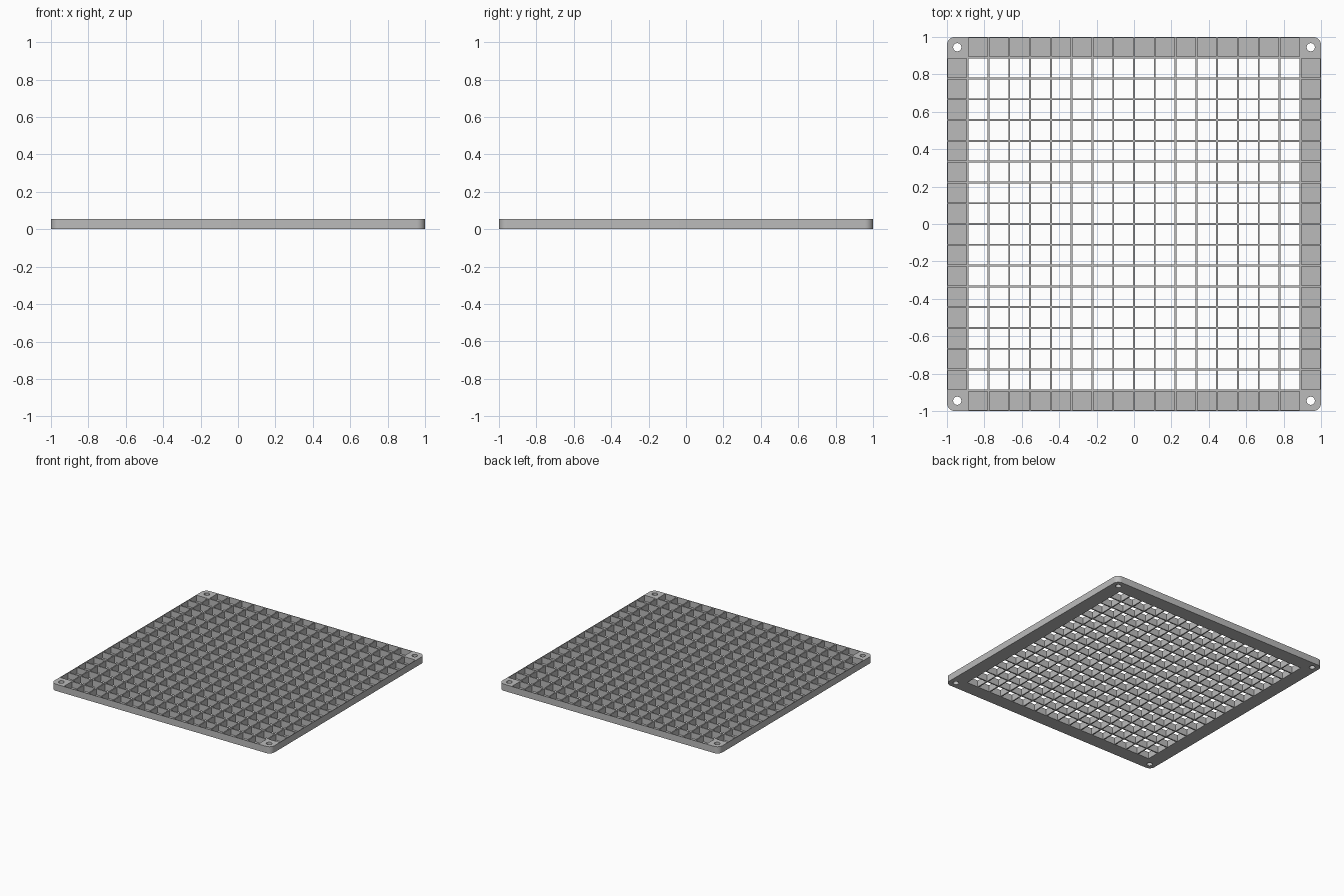
import bpy, bmesh, math
from mathutils import Matrix, Vector

CELLS = 18
PITCH = 2 / CELLS
WALL = 0.01
HEIGHT = 0.055
FLOOR = 0.006
RADIUS = 0.045
HOLE_R = 0.022

cube = bpy.data.objects.get("Cube")
if cube:
    bpy.data.objects.remove(cube, do_unlink=True)

# Single grey plastic
grey = bpy.data.materials.new("grey plastic")
grey.use_nodes = True
colour = (0.5, 0.5, 0.5, 1)
grey.diffuse_color = colour
grey.node_tree.nodes["Principled BSDF"].inputs["Base Color"].default_value = colour


def make_object(name, bm):
    bmesh.ops.recalc_face_normals(bm, faces=bm.faces)
    mesh = bpy.data.meshes.new(name)
    bm.to_mesh(mesh)
    bm.free()
    mesh.materials.append(grey)
    obj = bpy.data.objects.new(name, mesh)
    bpy.context.collection.objects.link(obj)
    return obj


def add_box(bm, x, y, bottom):
    """Square cell cutter reaching from bottom to above the plate."""
    top = HEIGHT + 0.05
    size = PITCH - WALL
    matrix = (Matrix.Translation((x, y, (top + bottom) / 2))
              @ Matrix.Diagonal((size, size, top - bottom, 1)))
    bmesh.ops.create_cube(bm, size=1, matrix=matrix)


# Rounded square plate
bm = bmesh.new()
outline = []
for quarter in range(4):
    middle = math.radians(45 + 90 * quarter)
    centre = Vector((math.cos(middle), math.sin(middle), 0)) * math.sqrt(2) * (1 - RADIUS)
    for step in range(9):
        a = math.radians(90 * quarter + 90 * step / 8)
        outline.append(bm.verts.new(centre + Vector((math.cos(a), math.sin(a), 0)) * RADIUS))
base = bm.faces.new(outline)
extruded = bmesh.ops.extrude_face_region(bm, geom=[base])["geom"]
bmesh.ops.translate(bm, vec=(0, 0, HEIGHT),
                    verts=[v for v in extruded if isinstance(v, bmesh.types.BMVert)])
plate = make_object("grid_plate", bm)

# Cutters: open inner cells, floored border pockets, round corner holes
bm = bmesh.new()
last = CELLS - 1
for i in range(CELLS):
    for j in range(CELLS):
        x, y = (i + 0.5) * PITCH - 1, (j + 0.5) * PITCH - 1
        edge_i, edge_j = i in (0, last), j in (0, last)
        if edge_i and edge_j:
            bmesh.ops.create_cone(bm, cap_ends=True, segments=32, radius1=HOLE_R,
                                  radius2=HOLE_R, depth=0.3,
                                  matrix=Matrix.Translation((x, y, 0)))
        else:
            add_box(bm, x, y, FLOOR if edge_i or edge_j else -0.05)
cutter = make_object("cell_cutter", bm)
cutter.hide_render = True

cut = plate.modifiers.new("cells", 'BOOLEAN')
cut.operation = 'DIFFERENCE'
cut.solver = 'EXACT'
cut.object = cutter

bpy.ops.object.select_all(action='DESELECT')
plate.select_set(True)
bpy.context.view_layer.objects.active = plate
bpy.ops.object.modifier_apply(modifier=cut.name)
bpy.data.objects.remove(cutter, do_unlink=True)
bpy.ops.object.shade_smooth_by_angle(angle=math.radians(30))
